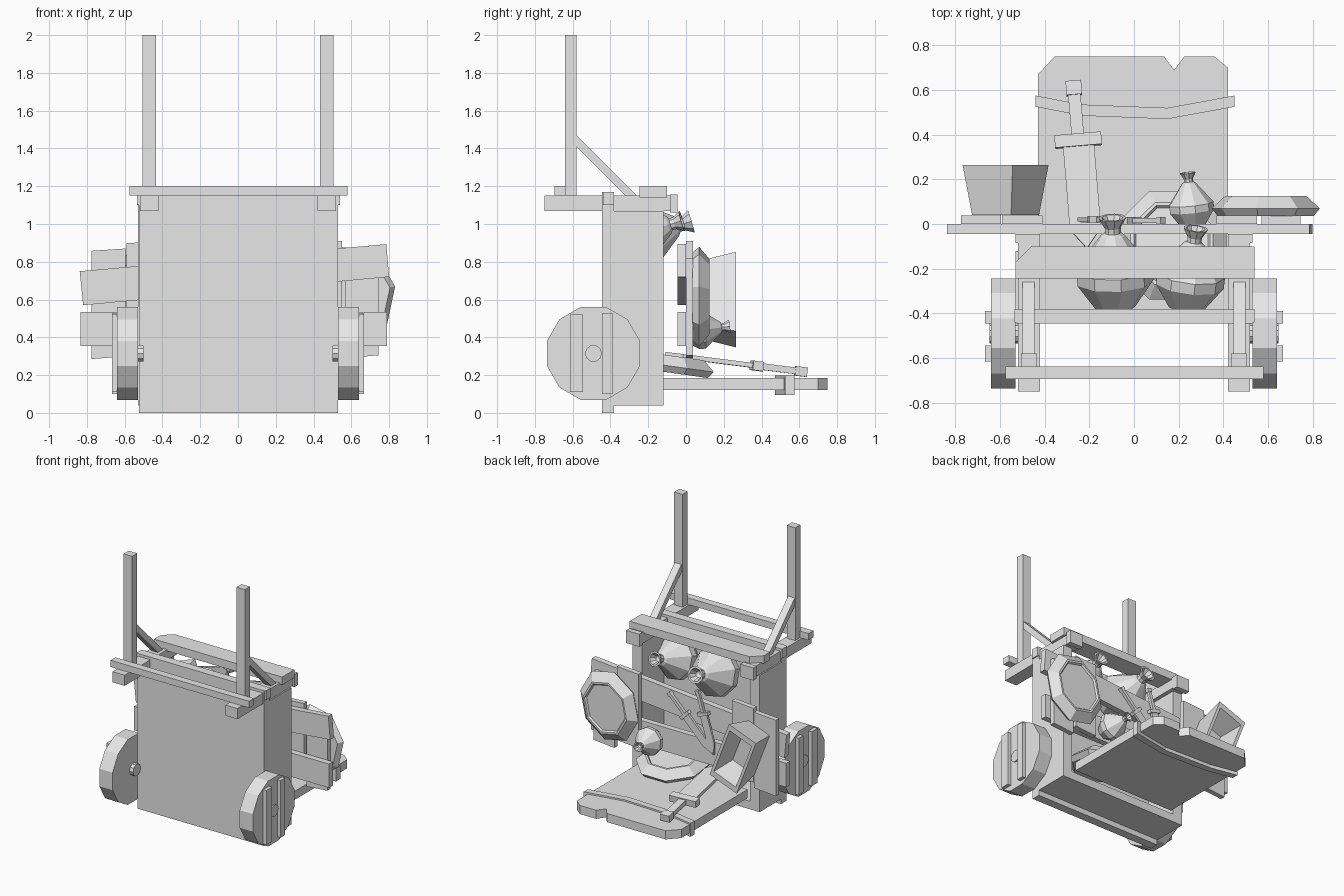
import bpy, bmesh
from math import pi, radians, cos, sin
from mathutils import Matrix, Vector

if "Cube" in bpy.data.objects:
    bpy.data.objects.remove(bpy.data.objects["Cube"], do_unlink=True)

GREY = bpy.data.materials.new("plain_grey")
GREY.use_nodes = True
GREY.diffuse_color = (0.8, 0.8, 0.8, 1)
GREY.node_tree.nodes["Principled BSDF"].inputs["Base Color"].default_value = (0.8, 0.8, 0.8, 1)


def finish(name, bm, matrix=Matrix()):
    bmesh.ops.remove_doubles(bm, verts=bm.verts, dist=0.0005)
    bmesh.ops.recalc_face_normals(bm, faces=bm.faces)
    mesh = bpy.data.meshes.new(name)
    bm.to_mesh(mesh)
    bm.free()
    mesh.materials.append(GREY)
    ob = bpy.data.objects.new(name, mesh)
    ob.matrix_world = matrix
    bpy.context.collection.objects.link(ob)
    return ob


def add_prism(bm, outline, low, high):
    base = [bm.verts.new((x, y, low)) for x, y in outline]
    top = [bm.verts.new((x, y, high)) for x, y in outline]
    bm.faces.new(base[::-1])
    bm.faces.new(top)
    for i in range(len(base)):
        j = (i + 1) % len(base)
        bm.faces.new((base[i], base[j], top[j], top[i]))


def prism(name, outline, low, high, matrix=Matrix()):
    bm = bmesh.new()
    add_prism(bm, outline, low, high)
    return finish(name, bm, matrix)


def rect(x0, x1, y0, y1):
    return [(x0, y0), (x1, y0), (x1, y1), (x0, y1)]


def box(name, x, y, z):
    return prism(name, rect(*x, *y), *z)


def lathe(name, profile, sides, matrix):
    """Turn a (radius, height) profile around local z."""
    bm = bmesh.new()
    rings = []
    for r, h in profile:
        angles = [2 * pi * (i + 0.5) / sides for i in range(sides)]
        count = 1 if r == 0 else sides
        rings.append([bm.verts.new((r * cos(a), r * sin(a), h)) for a in angles[:count]])
    for a, b in zip(rings, rings[1:]):
        for i in range(sides):
            j = (i + 1) % sides
            quad = [a[i % len(a)], a[j % len(a)], b[j % len(b)], b[i % len(b)]]
            bm.faces.new(list(dict.fromkeys(quad)))
    return finish(name, bm, matrix)


def aim(origin, direction):
    q = Vector(direction).to_track_quat('Z', 'Y')
    return Matrix.Translation(origin) @ q.to_matrix().to_4x4()


TO_BACK = Matrix.Rotation(-pi / 2, 4, 'X')      # local z becomes +y
TO_SIDE = Matrix.Rotation(pi / 2, 4, 'Y')       # local z becomes +x

# Cart body standing on end, open towards the back
box("cart_floor", (-0.525, 0.53), (-0.445, -0.38), (0, 1.17))
box("cart_end_wall", (-0.5, 0.5), (-0.38, -0.12), (0.04, 0.1))

# Side walls, shafts, uprights, braces and wheels, mirrored
for s, side in ((1, "left"), (-1, "right")):
    def span(a, b):
        return tuple(sorted((s * a, s * b)))
    box(side + "_side_wall", span(0.45, 0.53), (-0.38, -0.12), (0.04, 1.07))
    box(side + "_top_beam", span(0.42, 0.52), (-0.75, -0.08), (1.07, 1.15))
    box(side + "_beam_end", span(0.42, 0.53), (-0.085, -0.045), (1.06, 1.155))
    box(side + "_upright", span(0.435, 0.505), (-0.64, -0.58), (1.15, 2))
    # brace outline lies in the y-z plane and is extruded along x
    outline = [(-0.58, 1.47), (-0.58, 1.41), (-0.31, 1.14), (-0.25, 1.14)]
    yz_to_world = Matrix(((0, 0, 1, 0), (1, 0, 0, 0), (0, 1, 0, 0), (0, 0, 0, 1)))
    prism(side + "_brace", outline, *span(0.445, 0.5), yz_to_world)

    hub = Matrix.Translation((0, -0.49, 0.315)) @ TO_SIDE
    lathe(side + "_wheel", [(0, s * 0.53), (0.255, s * 0.53), (0.255, s * 0.64), (0, s * 0.64)], 12, hub)
    lathe(side + "_hub", [(0, s * 0.5), (0.045, s * 0.5), (0.045, s * 0.648), (0, s * 0.648)], 10, hub)
    for n, (a, b, h) in enumerate(((-0.615, -0.545, 0.205), (-0.445, -0.39, 0.215))):
        box(f"{side}_wheel_board_{n}", span(0.63, 0.667), (a, b), (0.315 - h, 0.315 + h))

# Cross bars
box("front_cross_bar", (-0.575, 0.58), (-0.695, -0.638), (1.15, 1.2))
box("floor_cross_bar", (-0.535, 0.54), (-0.44, -0.38), (1.1, 1.17))
prism("back_cross_bar", [(-0.53, -0.245), (0.54, -0.245), (0.54, -0.1), (-0.46, -0.1), (-0.53, -0.17)],
      1.14, 1.2)

# Lowered tailgate with cut corners, a notch and a bent strap
prism("tailgate", [(-0.43, -0.12), (0.42, -0.12), (0.42, 0.7), (0.36, 0.75), (0.225, 0.75),
                   (0.18, 0.69), (0.135, 0.75), (-0.355, 0.75), (-0.43, 0.67)], 0.12, 0.185)
path = [(-0.44, 0.575), (-0.235, 0.535), (0.15, 0.52), (0.45, 0.575)]
prism("tailgate_strap", path + [(x, y - 0.05) for x, y in path[::-1]], 0.095, 0.197)

# Rack of two boards and upright battens behind the body
xz_to_world = Matrix(((1, 0, 0, 0), (0, 0, 1, 0), (0, 1, 0, 0), (0, 0, 0, 1)))
prism("rack_upper_board", [(-0.82, 0.57), (0.8, 0.72), (0.785, 0.893), (-0.838, 0.75)], -0.045, 0, xz_to_world)
prism("rack_lower_board", rect(-0.835, 0.79, 0.355, 0.535), -0.045, 0, xz_to_world)
for n, (a, b, low, high) in enumerate(((-0.775, -0.595, 0.285, 0.87), (-0.59, -0.41, 0.34, 0.91),
                                       (0.37, 0.55, 0.34, 0.91), (0.57, 0.745, 0.29, 0.82))):
    prism(f"rack_batten_{n}", [(a, low), (b, low + 0.015), (b, high), (a, high - 0.012)],
          0, 0.038, xz_to_world)

# Eight-sided shields: one hung on the rack, one leaning on the tailgate
shield = [(0, 0), (0.235, 0), (0.265, 0.035), (0.2, 0.09), (0.185, 0.09), (0.175, 0.078), (0, 0.078)]
lathe("hung_shield", shield, 8,
      Matrix.Translation((0.59, 0.035, 0.615)) @ Matrix.Rotation(radians(12), 4, 'Y')
      @ TO_BACK @ Matrix.Diagonal((0.92, 1.02, 1, 1)))
lathe("lying_shield", shield, 8, aim((0.17, -0.1, 0.215), (0, 0.14, 1)))

# Flared rectangular tray hung on the rack (a four-sided lathe, stretched)
tray = [(0, 0), (1.1, 0), (1.414, 0.225), (1.15, 0.225), (0.9, 0.05), (0, 0.05)]
lathe("tray", tray, 4, Matrix.Translation((-0.575, 0.04, 0.6)) @ Matrix.Rotation(radians(-21), 4, 'Y')
      @ TO_BACK @ Matrix.Diagonal((0.12, 0.225, 1, 1)))


# Pots with a narrow neck and a flared hollow rim
def pot(name, origin, direction, size):
    profile = [(0, -0.85), (0.5, -0.85), (0.95, -0.2), (0.95, 0.1), (0.3, 0.95), (0.2, 1.02),
               (0.2, 1.15), (0.34, 1.4), (0.26, 1.4), (0.13, 1.15), (0, 1.1)]
    lathe(name, [(r * size, h * size) for r, h in profile], 9, aim(origin, direction))


pot("right_pot", (-0.09, -0.22, 0.94), (-0.03, 1, 0.3), 0.185)
pot("left_pot", (0.25, -0.24, 0.95), (0.12, 1, 0.3), 0.165)
pot("small_pot", (0.255, 0.08, 0.44), (-0.1, 1, 0.12), 0.108)


# Swords: local +y runs from blade tip to pommel
def sword(name, tip, end, width, thick, flat_normal):
    tip, end = Vector(tip), Vector(end)
    y = (end - tip).normalized()
    x = y.cross(Vector(flat_normal)).normalized()
    z = x.cross(y)
    m = Matrix((x, y, z)).transposed().to_4x4()
    m.translation = tip
    length = (end - tip).length
    w = width / 2
    g = length * 0.61
    bm = bmesh.new()
    add_prism(bm, [(0, 0), (w, 0.09), (w, g), (-w, g), (-w, 0.09)], -thick / 2, thick / 2)
    add_prism(bm, rect(-w * 1.5, w * 1.5, g, g + w * 0.8), -thick, thick)
    add_prism(bm, rect(-w * 0.4, w * 0.4, g, length - w * 0.8), -thick * 0.7, thick * 0.7)
    add_prism(bm, rect(-w * 0.5, w * 0.5, length - w * 0.9, length), -thick, thick)
    finish(name, bm, m)


sword("leaning_sword", (-0.21, -0.11, 0.31), (-0.272, 0.64, 0.215), 0.14, 0.025, (0, 0, 1))
sword("rack_sword_a", (-0.24, 0.015, 0.45), (0.13, 0.015, 0.82), 0.06, 0.016, (0, 1, 0))
sword("rack_sword_b", (-0.25, 0.02, 0.45), (-0.11, 0.02, 0.9), 0.06, 0.016, (0, 1, 0))
